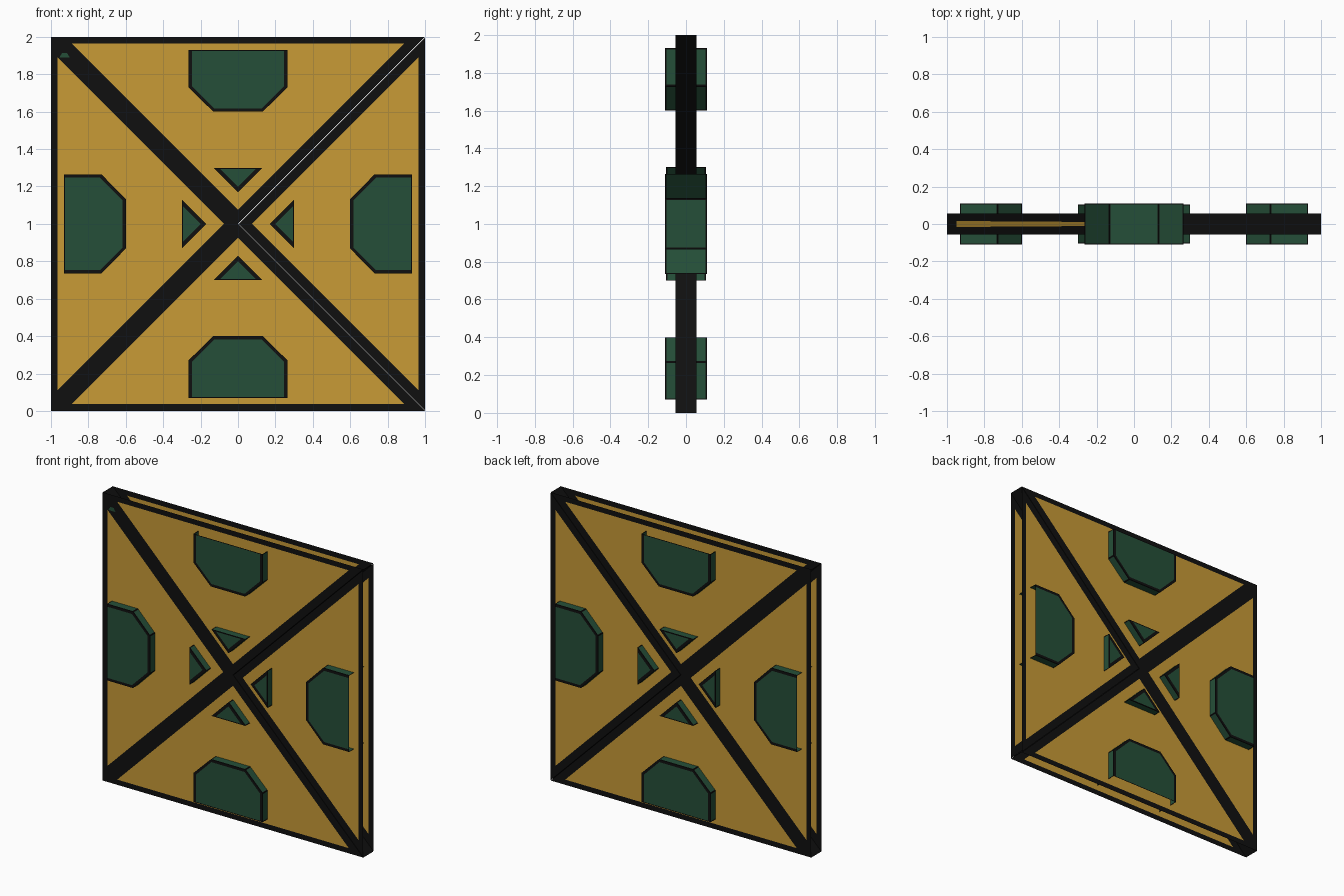
import bpy, bmesh, math

if "Cube" in bpy.data.objects:
    bpy.data.objects.remove(bpy.data.objects["Cube"])


def material(name, rgb):
    m = bpy.data.materials.new(name)
    m.diffuse_color = (*rgb, 1)
    m.use_nodes = True
    m.node_tree.nodes["Principled BSDF"].inputs["Base Color"].default_value = m.diffuse_color
    return m


BLACK = material("black trim", (0.005, 0.005, 0.005))
YELLOW = material("ochre panel", (0.578, 0.328, 0.037))
GREEN = material("dark green", (0.0185, 0.078, 0.040))


def place(u, v, y, angle):
    """u runs outward from the panel centre, v runs sideways."""
    c, s = math.cos(angle), math.sin(angle)
    return (u * c - v * s, y, 1 + u * s + v * c)


def finish(name, bm, mats):
    mesh = bpy.data.meshes.new(name)
    bm.to_mesh(mesh)
    bm.free()
    for m in mats:
        mesh.materials.append(m)
    ob = bpy.data.objects.new(name, mesh)
    bpy.context.collection.objects.link(ob)
    return ob


def shell(name, outline, inner, depth, angle, fill, wall_border=None, capped=False):
    """Two bordered plates joined by walls; the outer end is open unless capped."""
    bm = bmesh.new()
    n = len(outline)
    rims, walls = [], []
    for y in (-depth, depth):
        rim = [bm.verts.new(place(u, v, y, angle)) for u, v in outline]
        ins = [bm.verts.new(place(u, v, y, angle)) for u, v in inner]
        flip = -1 if y < 0 else 1
        # outlines run clockwise seen from the front
        bm.faces.new(ins[::flip]).material_index = 1
        for i in range(n):
            j = (i + 1) % n
            bm.faces.new([rim[i], rim[j], ins[j], ins[i]][::flip])
        rims.append(rim)
    for i in range(n if capped else n - 1):
        j = (i + 1) % n
        a, b = rims
        f = bm.faces.new([a[i], a[j], b[j], b[i]])
        walls.append(f)
    bmesh.ops.recalc_face_normals(bm, faces=bm.faces[:])
    if bm.faces[0].normal.y > 0:
        bmesh.ops.reverse_faces(bm, faces=bm.faces[:])
    # green wall panels with a thin black edge
    if wall_border:
        bmesh.ops.inset_individual(bm, faces=walls, thickness=wall_border)
        for f in walls:
            f.material_index = 1
    return finish(name, bm, [BLACK, fill])


def mirrored(half):
    """Complete a half outline across v = 0."""
    return half + [(u, -v) for u, v in reversed(half) if v > 0]


BLOCK = mirrored([(0.93, 0.265), (0.73, 0.265), (0.60, 0.132)])
BLOCK_IN = mirrored([(0.925, 0.247), (0.7375, 0.247), (0.618, 0.1275)])
TRI = mirrored([(0.30, 0.13), (0.17, 0.0)])
TRI_IN = mirrored([(0.294, 0.095), (0.199, 0.0)])

for k, side in enumerate(("right", "top", "left", "bottom")):
    a = k * math.pi / 2
    # right wedge leaves a hairline gap along its diagonals
    g = 0.004 if side == "right" else 0.0
    wedge = mirrored([(1.0, 1.0 - g), (g, 0.0)])
    wedge_in = mirrored([(0.964, 0.889), (0.075, 0.0)])
    shell(side + "_wedge_panel", wedge, wedge_in, 0.055, a, YELLOW)
    shell(side + "_outer_block", BLOCK, BLOCK_IN, 0.11, a, GREEN, 0.009)
    shell(side + "_inner_triangle", TRI, TRI_IN, 0.105, a, GREEN, 0.009, True)


def plate(name, points, mat):
    bm = bmesh.new()
    bm.faces.new([bm.verts.new(p) for p in points])
    return finish(name, bm, [mat])


# thin ochre line inside the top wedge, on its left diagonal wall
plate("inner_wall_stripe", [(-0.95, -0.016, 1.953), (-0.1, -0.010, 1.103),
                            (-0.1, 0.010, 1.103), (-0.95, 0.016, 1.953)], YELLOW)
# small green mark in the upper left corner of the front
plate("corner_mark", [(-0.955, -0.057, 1.89), (-0.90, -0.057, 1.89),
                      (-0.915, -0.057, 1.915), (-0.94, -0.057, 1.915)], GREEN)
